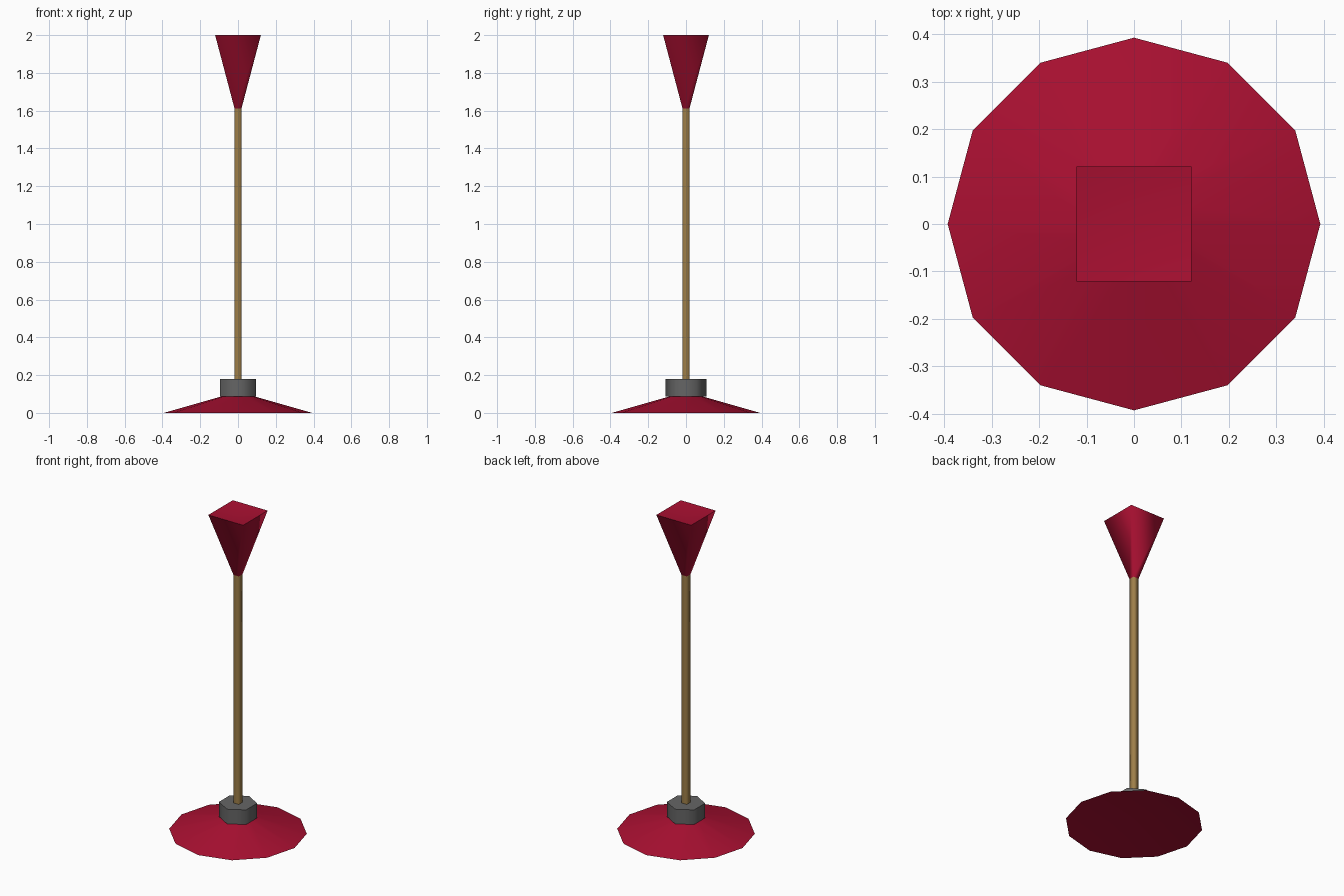
import bpy, math

if "Cube" in bpy.data.objects:
    bpy.data.objects.remove(bpy.data.objects["Cube"])


def material(name, rgb):
    m = bpy.data.materials.new(name)
    m.diffuse_color = (*rgb, 1.0)
    m.use_nodes = True
    m.node_tree.nodes["Principled BSDF"].inputs["Base Color"].default_value = m.diffuse_color
    return m


RED = material("crimson", (0.40, 0.005, 0.031))
WOOD = material("wood brown", (0.34, 0.21, 0.065))
GREY = material("dark grey", (0.13, 0.13, 0.13))


def lathe(name, sides, turn, rings, mat, low=0.0, high=0.0):
    """Prism through (radius, z) rings; low/high raise the cap centres."""
    verts, faces = [], []
    for r, z in rings:
        for i in range(sides):
            a = turn + 2 * math.pi * i / sides
            verts.append((r * math.cos(a), r * math.sin(a), z))
    top = (len(rings) - 1) * sides
    for k in range(len(rings) - 1):
        for i in range(sides):
            j, b = (i + 1) % sides, k * sides
            faces.append((b + i, b + j, b + sides + j, b + sides + i))
    walls = len(faces)
    c0 = len(verts)
    verts += [(0, 0, rings[0][1] + low), (0, 0, rings[-1][1] + high)]
    for i in range(sides):
        j = (i + 1) % sides
        faces += [(c0, j, i), (c0 + 1, top + i, top + j)]
    me = bpy.data.meshes.new(name)
    me.from_pydata(verts, [], faces)
    for p in me.polygons:
        p.use_smooth = True
    # keep the rims between walls and caps crisp
    rims = set()
    for base in (0, top):
        for i in range(sides):
            rims.add(tuple(sorted((base + i, base + (i + 1) % sides))))
    for e in me.edges:
        e.use_edge_sharp = tuple(sorted(e.vertices)) in rims
    me.materials.append(mat)
    ob = bpy.data.objects.new(name, me)
    bpy.context.collection.objects.link(ob)
    return ob


Q = math.pi / 4
R2 = math.sqrt(2)

# Twelve-sided cup with a shallow hollow underneath
lathe("cup", 12, 0, [(0.393, 0.0), (0.085, 0.088)], RED, low=0.04)
# Hexagonal collar, corners along y
lathe("collar", 6, math.pi / 2, [(0.109, 0.088), (0.109, 0.18)], GREY)
# Square shaft
lathe("shaft", 4, Q, [(0.0185 * R2, 0.17), (0.0185 * R2, 1.615)], WOOD)
# Flared square tail, slightly dished on top
lathe("tail", 4, Q, [(0.018 * R2, 1.61), (0.121 * R2, 2.0)], RED, high=-0.02)
